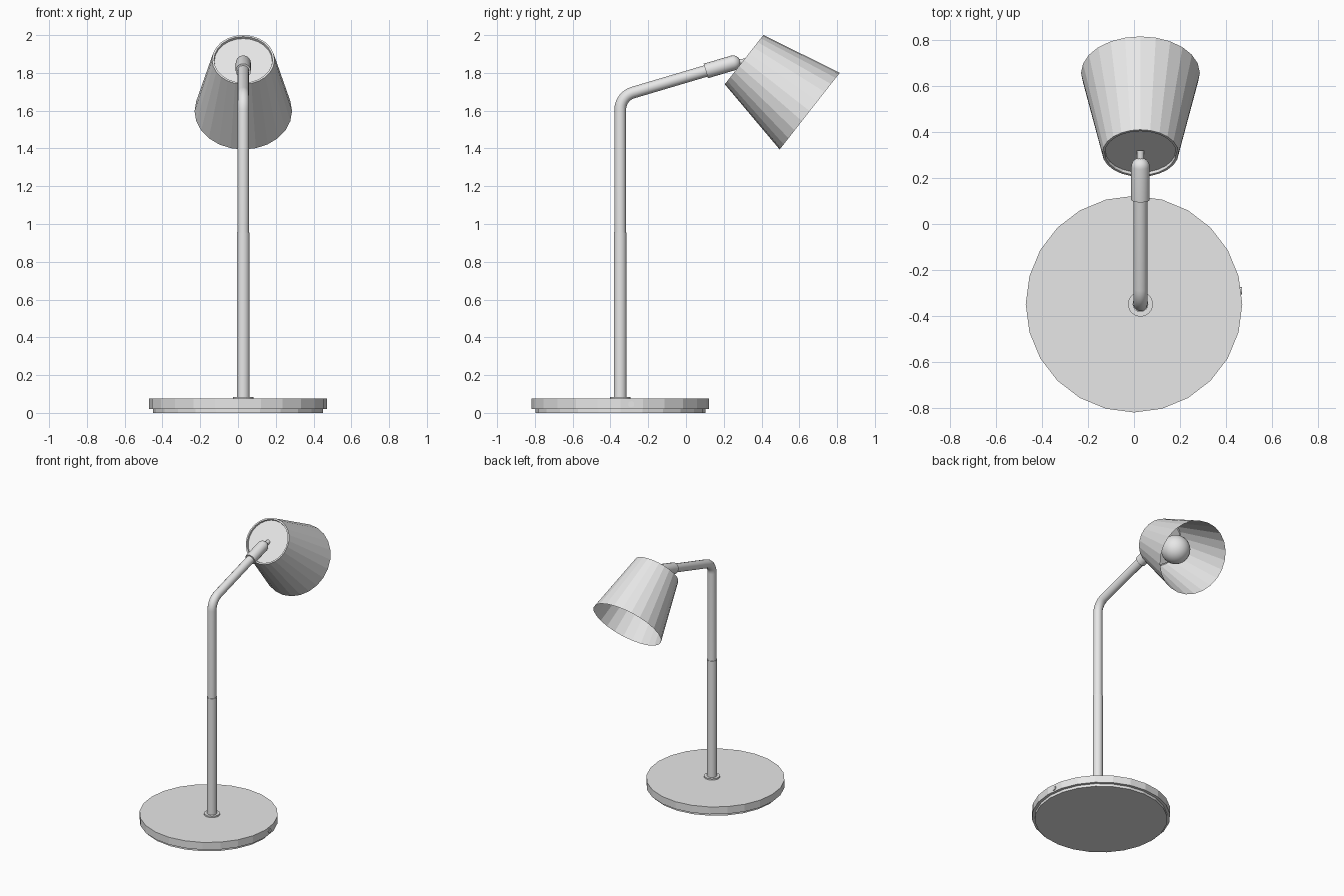
import bpy, bmesh, math
from mathutils import Vector, Matrix

if "Cube" in bpy.data.objects:
    bpy.data.objects.remove(bpy.data.objects["Cube"], do_unlink=True)

# One plain grey finish for the whole lamp
grey = bpy.data.materials.new("light_grey")
grey.use_nodes = True
GREY = (0.8, 0.8, 0.8, 1)
grey.diffuse_color = GREY
grey.node_tree.nodes["Principled BSDF"].inputs["Base Color"].default_value = GREY

POLE_X, POLE_Y = 0.028, -0.348


def smooth(obj):
    bpy.ops.object.select_all(action='DESELECT')
    obj.select_set(True)
    bpy.context.view_layer.objects.active = obj
    bpy.ops.object.shade_smooth_by_angle(angle=math.radians(40))


def lathe(name, profile, origin, axis=(0, 0, 1), sides=24, rounded=False):
    """Spin (radius, distance) points about an axis starting at origin."""
    bm = bmesh.new()
    verts = [bm.verts.new((r, 0, t)) for r, t in profile]
    edges = [bm.edges.new(pair) for pair in zip(verts, verts[1:])]
    bmesh.ops.spin(bm, geom=verts + edges, cent=(0, 0, 0), axis=(0, 0, 1),
                   angle=math.tau, steps=sides, use_merge=True)
    bmesh.ops.remove_doubles(bm, verts=bm.verts, dist=1e-5)
    bmesh.ops.dissolve_degenerate(bm, edges=bm.edges, dist=1e-6)
    bmesh.ops.recalc_face_normals(bm, faces=bm.faces)
    turn = Vector((0, 0, 1)).rotation_difference(Vector(axis).normalized())
    bm.transform(Matrix.Translation(origin) @ turn.to_matrix().to_4x4())
    mesh = bpy.data.meshes.new(name)
    bm.to_mesh(mesh)
    bm.free()
    mesh.materials.append(grey)
    obj = bpy.data.objects.new(name, mesh)
    bpy.context.collection.objects.link(obj)
    if rounded:
        smooth(obj)
    return obj


def tube(name, points, radius):
    """Round tube along a path, turned into a mesh."""
    curve = bpy.data.curves.new(name, 'CURVE')
    curve.dimensions = '3D'
    curve.bevel_depth = radius
    curve.bevel_resolution = 4
    curve.use_fill_caps = True
    spline = curve.splines.new('POLY')
    spline.points.add(len(points) - 1)
    for p, co in zip(spline.points, points):
        p.co = (*co, 1)
    curve.materials.append(grey)
    obj = bpy.data.objects.new(name, curve)
    bpy.context.collection.objects.link(obj)
    bpy.ops.object.select_all(action='DESELECT')
    obj.select_set(True)
    bpy.context.view_layer.objects.active = obj
    bpy.ops.object.convert(target='MESH')
    smooth(bpy.context.object)


# Base: foot pad and heavy disc
lathe("base_pad", [(0, 0), (0.45, 0), (0.45, 0.022), (0, 0.022)], (0, -0.348, 0))
lathe("base_disc", [(0, 0.02), (0.47, 0.02), (0.47, 0.075), (0, 0.075)], (0, -0.348, 0))
lathe("cable_outlet", [(0, 0), (0.016, 0), (0.016, 0.028), (0, 0.028)],
      (0.44, -0.29, 0.046), axis=(1, 0, 0), sides=16)

# Pole with collar and slightly thicker lower half
lathe("pole_collar", [(0, 0), (0.054, 0), (0.054, 0.012), (0, 0.012)], (POLE_X, POLE_Y, 0.073))
lathe("lower_pole", [(0, 0), (0.034, 0), (0.034, 0.88), (0, 0.88)],
      (POLE_X, POLE_Y, 0.075), sides=16, rounded=True)

# Upper pole: bends through a rounded elbow into the rising arm
rise = math.radians(16.5)
arm_dir = Vector((0, math.cos(rise), math.sin(rise)))
sleeve_start = Vector((POLE_X, 0.105, 1.81))
bend = math.pi / 2 - rise
bend_radius = 0.094
corner_z = sleeve_start.z - (sleeve_start.y - POLE_Y) * math.tan(rise)
bend_z = corner_z - bend_radius * math.tan(bend / 2)
path = [(POLE_X, POLE_Y, 0.95)]
for i in range(9):
    a = bend * i / 8
    path.append((POLE_X, POLE_Y + bend_radius * (1 - math.cos(a)),
                 bend_z + bend_radius * math.sin(a)))
path.append(tuple(sleeve_start + arm_dir * 0.03))
tube("upper_pole_and_arm", path, 0.031)

# Sleeve with a domed tip
dome = [(0.04 * math.cos(i * math.pi / 12), 0.15 + 0.04 * math.sin(i * math.pi / 12))
        for i in range(7)]
dome[-1] = (0, dome[-1][1])
lathe("arm_sleeve", [(0, 0), (0.04, 0)] + dome, sleeve_start, arm_dir, 16, True)

# Shade: open cone with a rim and recessed cap
shade_top = Vector((POLE_X, 0.3075, 1.87))
shade_axis = Vector((0, 0.787, -0.617))
lathe("shade", [(0.258, 0.4416), (0.1655, 0), (0.155, 0), (0.153, 0.014), (0, 0.014)],
      shade_top, shade_axis)

# Small hinge pin between sleeve and cap
tube("hinge_pin", [tuple(sleeve_start + arm_dir * 0.16),
                   tuple(shade_top + shade_axis * 0.016)], 0.016)

# Socket and round bulb inside the shade
lathe("bulb_socket", [(0, 0.014), (0.05, 0.014), (0.05, 0.14), (0, 0.14)],
      shade_top, shade_axis, 16, True)
ball = [(0.1 * math.sin(i * math.pi / 12), 0.21 - 0.1 * math.cos(i * math.pi / 12))
        for i in range(13)]
ball[0], ball[-1] = (0, 0.11), (0, 0.31)
lathe("bulb", ball, shade_top, shade_axis, 24, True)
